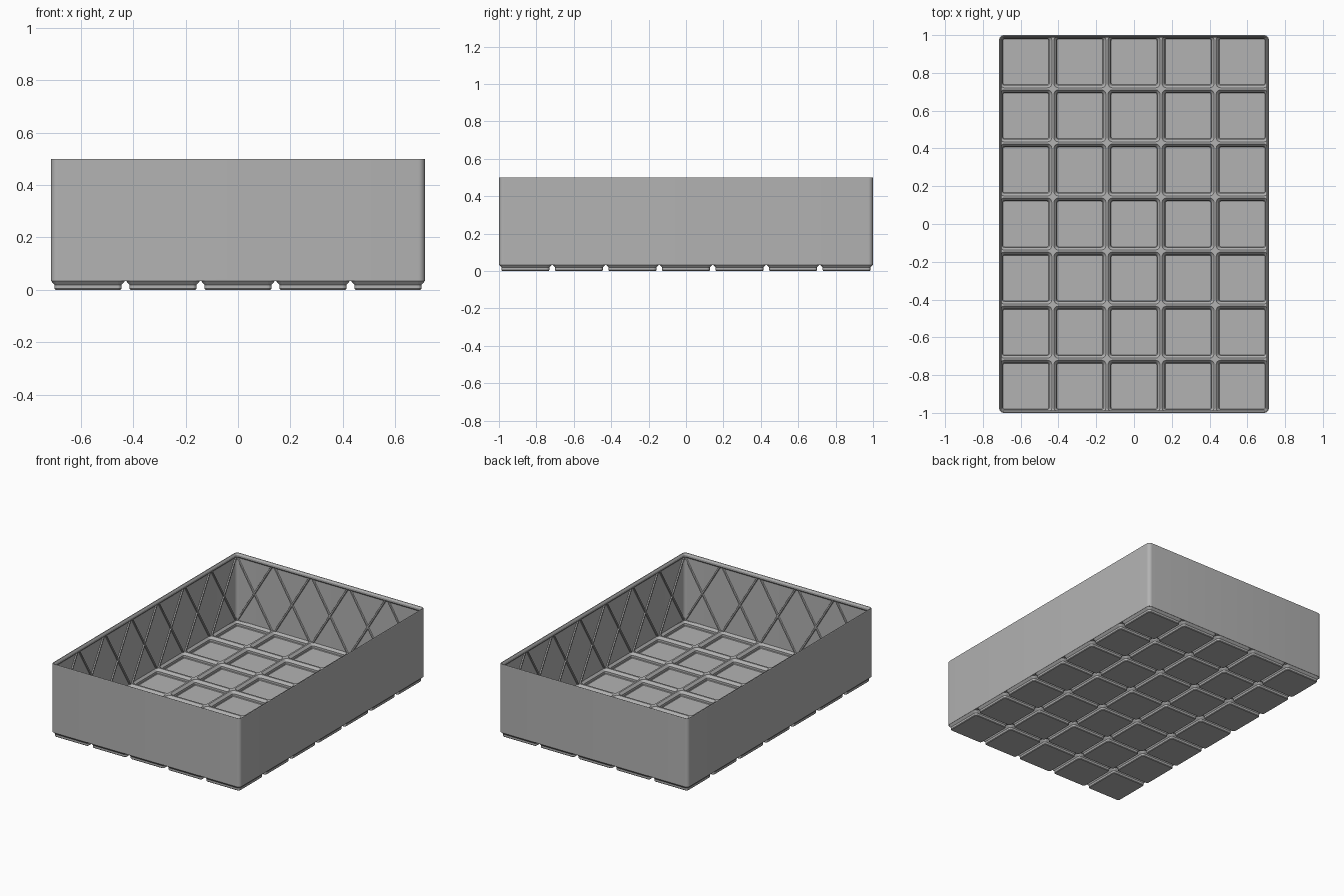
import bpy, bmesh, math
from mathutils import Vector

if "Cube" in bpy.data.objects:
    bpy.data.objects.remove(bpy.data.objects["Cube"])

NX, NY = 5, 7
CELL = 0.2862                 # grid pitch
HX, HY, R = 0.7138, 1.0, 0.0256   # body half sizes and corner radius
H = 0.50

grey = bpy.data.materials.new("plain_grey")
grey.diffuse_color = (0.45, 0.45, 0.45, 1)
grey.use_nodes = True
grey.node_tree.nodes["Principled BSDF"].inputs["Base Color"].default_value = grey.diffuse_color


def rounded_rect(hx, hy, r, z, n=5):
    """Points of a rounded rectangle, same count for any radius."""
    pts = []
    for k, (sx, sy) in enumerate([(1, 1), (-1, 1), (-1, -1), (1, -1)]):
        for i in range(n):
            a = math.pi / 2 * (k + i / (n - 1))
            pts.append(Vector((sx * (hx - r) + r * math.cos(a),
                               sy * (hy - r) + r * math.sin(a), z)))
    return pts


def keep_inside(p, inset=0.0):
    """Pull a point back inside the rounded outline of the body."""
    r = R - inset
    cx = max(-(HX - R), min(HX - R, p.x))
    cy = max(-(HY - R), min(HY - R, p.y))
    d = Vector((p.x - cx, p.y - cy))
    if d.length > r:
        d = d.normalized() * r
    return Vector((cx + d.x, cy + d.y, p.z))


def bridge(bm, a, b):
    for i in range(len(a)):
        j = (i + 1) % len(a)
        bm.faces.new((a[i], a[j], b[j], b[i]))


def finish(bm, name):
    bmesh.ops.remove_doubles(bm, verts=bm.verts, dist=0.00005)
    bmesh.ops.recalc_face_normals(bm, faces=bm.faces)
    me = bpy.data.meshes.new(name)
    bm.to_mesh(me)
    bm.free()
    me.materials.append(grey)
    ob = bpy.data.objects.new(name, me)
    bpy.context.collection.objects.link(ob)
    return ob


# Floor: one hollow foot pan per cell, joined by raised ridges (half size, radius, z)
PAN = [(0.1240, 0.0110, 0.000), (0.1275, 0.0140, 0.004), (0.1275, 0.0140, 0.018),
       (0.1405, 0.0256, 0.033), (CELL / 2, 0.0, 0.034), (CELL / 2, 0.0, 0.040),
       (0.1375, 0.0230, 0.040), (0.1235, 0.0110, 0.024), (0.1235, 0.0110, 0.010),
       (0.1205, 0.0080, 0.006)]
bm = bmesh.new()
for ix in range(NX):
    for iy in range(NY):
        c = Vector(((ix - (NX - 1) / 2) * CELL, (iy - (NY - 1) / 2) * CELL, 0))
        loops = [[bm.verts.new(keep_inside(p + c)) for p in rounded_rect(h, h, r, z)]
                 for h, r, z in PAN]
        for a, b in zip(loops, loops[1:]):
            bridge(bm, a, b)
        bm.faces.new(loops[0])
        bm.faces.new(loops[-1])
finish(bm, "floor_pans")

# Thin outer wall with a thickened lip inside the top edge (inset, z)
WALL = [(0.0, 0.033), (0.0, H - 0.003), (0.002, H), (0.006, H), (0.013, H - 0.012),
        (0.013, H - 0.024), (0.005, H - 0.033), (0.005, 0.034)]
bm = bmesh.new()
loops = [[bm.verts.new(p) for p in rounded_rect(HX - i, HY - i, R - i, z, 8)]
         for i, z in WALL]
for a, b in zip(loops, loops[1:] + loops[:1]):
    bridge(bm, a, b)
wall = finish(bm, "outer_wall")
bpy.context.view_layer.objects.active = wall
wall.select_set(True)
bpy.ops.object.shade_smooth_by_angle(angle=math.radians(30))

# Crossed ribs on the inside of all four walls, one cross per cell
Z0, Z1, SPAN = 0.038, H - 0.030, 0.130
bm = bmesh.new()


def rib(place, mid, lean):
    """Tapered diagonal bar; place(u, depth, z) maps wall coordinates to space."""
    ends = []
    for s, z in ((-1, Z0), (1, Z1)):
        u = mid + s * lean * SPAN
        ends.append([bm.verts.new(keep_inside(place(u + w, d, z), 0.002))
                     for w, d in ((-0.009, 0.003), (0.009, 0.003),
                                  (0.005, 0.012), (-0.005, 0.012))])
    bridge(bm, *ends)
    for e in ends:
        bm.faces.new(e)


for side in (-1, 1):
    for lean in (-1, 1):
        for i in range(NX):
            rib(lambda u, d, z: Vector((u, side * (HY - d), z)),
                (i - (NX - 1) / 2) * CELL, lean)
        for i in range(NY):
            rib(lambda u, d, z: Vector((side * (HX - d), u, z)),
                (i - (NY - 1) / 2) * CELL, lean)
finish(bm, "cross_ribs")
